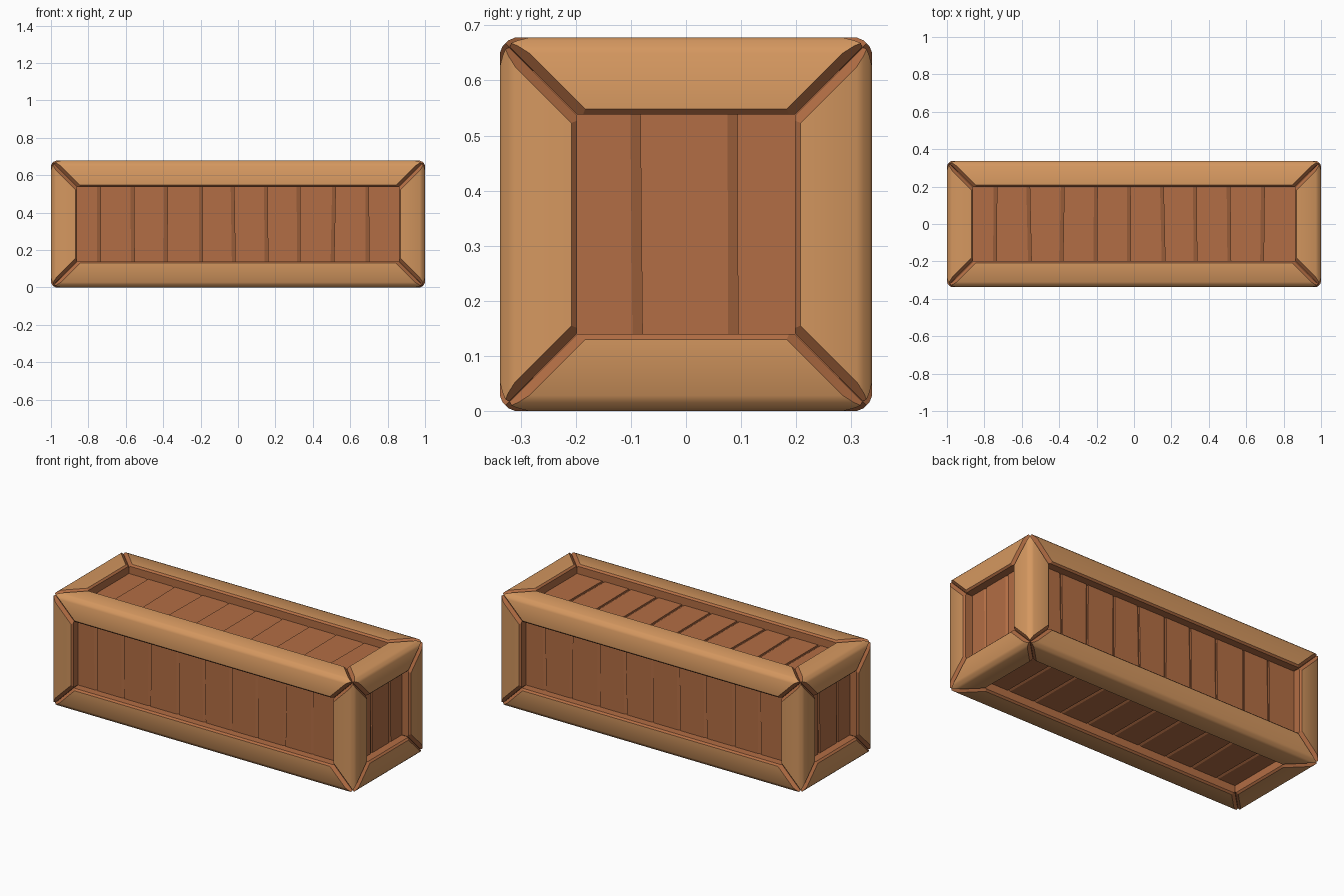
import bpy, bmesh, math, random
from mathutils import Vector

random.seed(4)
cube = bpy.data.objects.get("Cube")
if cube:
    bpy.data.objects.remove(cube, do_unlink=True)

HALF = Vector((1.0, 0.338, 0.339))   # half size of the crate
CENTRE = Vector((0, 0, HALF.z))
W = 0.14                             # frame beam width
GROOVE = 0.017                       # bevel along the mitre joints
LIP = 0.01                           # bevel along the inner frame edge
ROUND = 0.035                        # radius of the outer edge
RECESS = 0.055                       # depth of the plank panels


def material(name, colour):
    m = bpy.data.materials.new(name)
    m.use_nodes = True
    m.diffuse_color = (*colour, 1)
    m.node_tree.nodes["Principled BSDF"].inputs["Base Color"].default_value = (*colour, 1)
    return m


LIGHT = material("light wood", (0.66, 0.31, 0.115))
DARK = material("reddish wood", (0.45, 0.155, 0.058))


def finish(bm, name, mats, smooth):
    bmesh.ops.recalc_face_normals(bm, faces=bm.faces)
    me = bpy.data.meshes.new(name)
    bm.to_mesh(me)
    bm.free()
    for m in mats:
        me.materials.append(m)
    if smooth:
        me.shade_smooth()
        me.set_sharp_from_angle(angle=math.radians(28))
    ob = bpy.data.objects.new(name, me)
    bpy.context.scene.collection.objects.link(ob)


def cut(bm, point, normal, mat):
    """Slice away what lies beyond a plane and cap the cut."""
    res = bmesh.ops.bisect_plane(bm, geom=bm.verts[:] + bm.edges[:] + bm.faces[:], dist=1e-5,
                                 plane_co=point, plane_no=normal, clear_outer=True)
    edges = [e for e in res["geom_cut"] if isinstance(e, bmesh.types.BMEdge)]
    edges = [e for e in edges if e.is_valid and e.is_boundary]
    if len(edges) > 2:
        bmesh.ops.edgeloop_fill(bm, edges=edges, mat_nr=mat)


def beam(name, axis, sb, sc):
    """Mitred beam on one crate edge; local x runs along it, y and z point inward."""
    b, c = (axis + 1) % 3, (axis + 2) % 3
    length = HALF[axis]
    bm = bmesh.new()
    bmesh.ops.create_cube(bm, size=1)
    for v in bm.verts:
        v.co = Vector((v.co.x * 2 * (length + 0.05), (v.co.y + 0.5) * W, (v.co.z + 0.5) * W))
    bm.normal_update()
    for f in bm.faces:
        f.material_index = int(max(f.normal.y, f.normal.z) > 0.9)
    # rounded outer edge
    for k in (1, 2, 3):
        a = k * math.pi / 8
        n = Vector((0, -math.cos(a), -math.sin(a)))
        cut(bm, Vector((0, ROUND, ROUND)) + n * ROUND, n, 0)
    # inner lips
    cut(bm, Vector((0, W - LIP, 0)), Vector((0, 1, -1)).normalized(), 1)
    cut(bm, Vector((0, 0, W - LIP)), Vector((0, -1, 1)).normalized(), 1)
    # mitred ends, then the grooves where the mitres reach the outside
    r = math.sqrt(0.5)
    for s in (-1, 1):
        tip = Vector((s * (length - 0.001), 0, 0))
        for n in ((s * r, r, 0), (s * r, 0, r)):
            cut(bm, tip, Vector(n), 1)
        for n in ((s * r, r, -1), (s * r, -1, r)):
            n = Vector(n)
            cut(bm, tip - n * (GROOVE / n.length_squared), n.normalized(), 1)
    # place on the crate edge
    for v in bm.verts:
        p = Vector()
        p[axis] = v.co.x
        p[b] = sb * (HALF[b] - v.co.y)
        p[c] = sc * (HALF[c] - v.co.z)
        v.co = p + CENTRE
    finish(bm, name, (LIGHT, DARK), True)


def panel(name, normal, up, seams):
    """Row of planks, each with one bevelled edge and slightly crooked seams."""
    n, up = Vector(normal), Vector(up)
    right = up.cross(n)

    def extent(d):
        return abs(d.dot(HALF))
    hw, hh = extent(right) - 0.06, extent(up) - 0.06
    face = extent(n) - RECESS
    lines = [(-hw, -hw)] + [(s + random.uniform(-.008, .008), s + random.uniform(-.008, .008))
                            for s in seams] + [(hw, hw)]
    bm = bmesh.new()
    for left, rt in zip(lines, lines[1:]):
        rings = []
        for side, y in ((0, -hh), (1, hh)):
            l, q = left[side], rt[side]
            profile = ((l, face - 0.04), (q, face - 0.04), (q, face - 0.01),
                       (q - 0.018, face), (l, face))
            rings.append([bm.verts.new(CENTRE + right * x + up * y + n * d) for x, d in profile])
        bm.faces.new(rings[0])
        bm.faces.new(rings[1])
        for i in range(5):
            j = (i + 1) % 5
            bm.faces.new((rings[0][i], rings[0][j], rings[1][j], rings[1][i]))
    finish(bm, name, (DARK,), False)


# frame
for axis, label in enumerate(("long_rail", "end_rail", "corner_post")):
    for sb in (-1, 1):
        for sc in (-1, 1):
            beam(label, axis, sb, sc)

# plank panels
LONG = [-0.73 + 0.178 * i for i in range(9)]
SHORT = [-0.085, 0.088]
X, Y, Z = (1, 0, 0), (0, 1, 0), (0, 0, 1)
panel("front_planks", (0, -1, 0), Z, LONG)
panel("back_planks", Y, Z, LONG)
panel("left_end_planks", X, Z, SHORT)
panel("right_end_planks", (-1, 0, 0), Z, SHORT)
panel("top_planks", Z, Y, LONG)
panel("bottom_planks", (0, 0, -1), (0, -1, 0), LONG)
